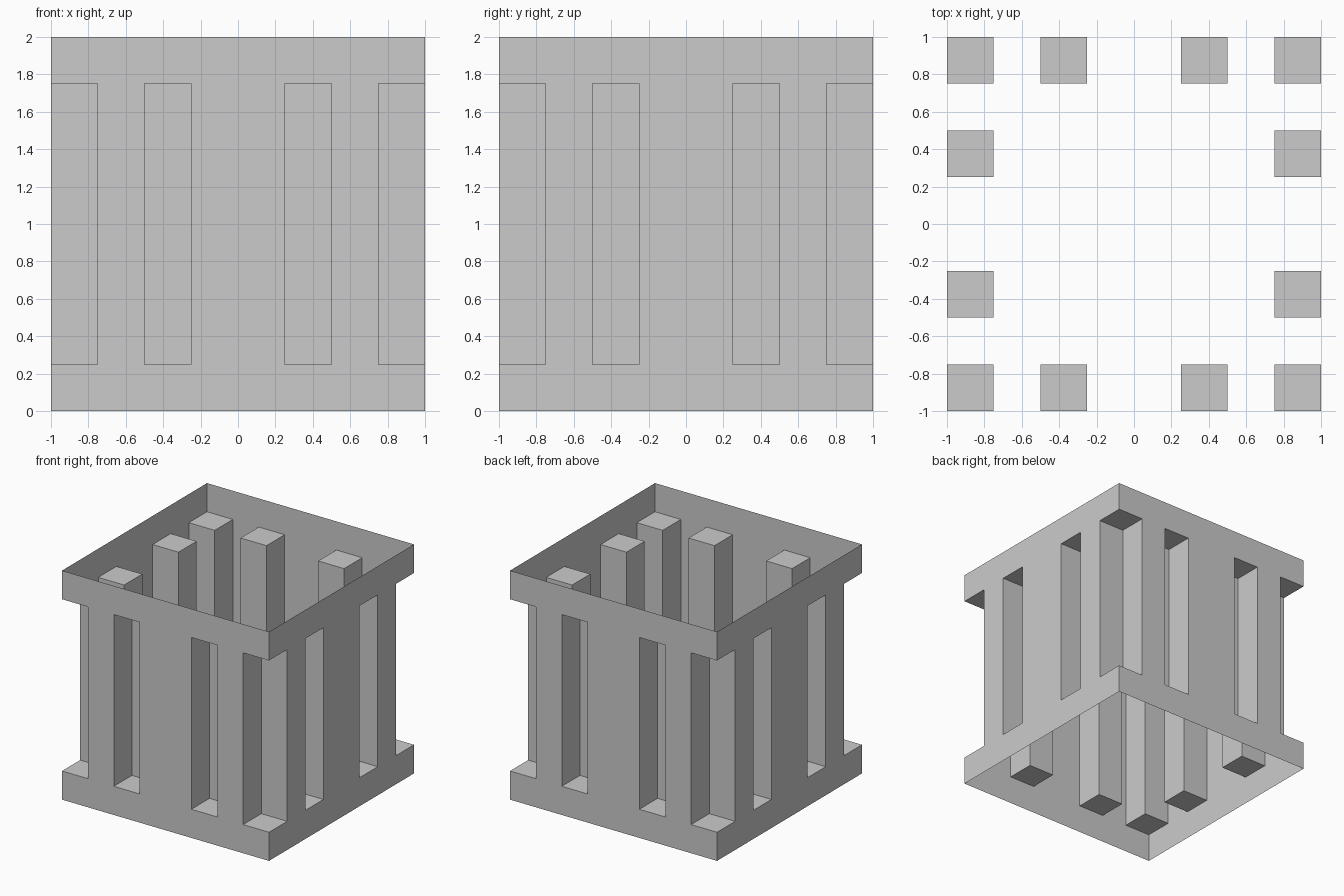
import bpy, bmesh
from math import pi
from mathutils import Matrix, Vector

if "Cube" in bpy.data.objects:
    bpy.data.objects.remove(bpy.data.objects["Cube"])

# Open square shell of zero-thickness walls with square recesses pushed inward
LOW, HIGH, TOP = 0.25, 1.75, 2.0
D = 0.75                                  # inner face of the recesses
STARTS = (-1, -0.5, 0.25)                 # left edges: corner recess, two slots

# Plan outline of one side (front), starting in the corner recess
outline = [(-1, -D), (-D, -D), (-D, -1),
           (-0.5, -1), (-0.5, -D), (-0.25, -D), (-0.25, -1),
           (0.25, -1), (0.25, -D), (0.5, -D), (0.5, -1), (D, -1)]
straight = [(x, -1) for x in (-1, -D, -0.5, -0.25, 0.25, 0.5, D, 1)]

bm = bmesh.new()


def face(points, turn):
    bm.faces.new([bm.verts.new(turn @ Vector(p)) for p in points])


def wall(path, z0, z1, turn):
    for (ax, ay), (bx, by) in zip(path, path[1:]):
        face([(ax, ay, z0), (bx, by, z0), (bx, by, z1), (ax, ay, z1)], turn)


for i in range(4):
    turn = Matrix.Rotation(i * pi / 2, 4, 'Z')
    wall(straight, 0, LOW, turn)          # lower band
    wall(outline, LOW, HIGH, turn)        # recessed middle
    wall(straight, HIGH, TOP, turn)       # upper band
    for x in STARTS:                      # recess floors and ceilings
        square = [(x, -1), (x + 0.25, -1), (x + 0.25, -D), (x, -D)]
        face([(*p, LOW) for p in square], turn)
        face([(*p, HIGH) for p in reversed(square)], turn)

bmesh.ops.remove_doubles(bm, verts=bm.verts, dist=0.0001)
mesh = bpy.data.meshes.new("slotted_shell")
bm.to_mesh(mesh)
bm.free()
bpy.context.collection.objects.link(bpy.data.objects.new("slotted_shell", mesh))
